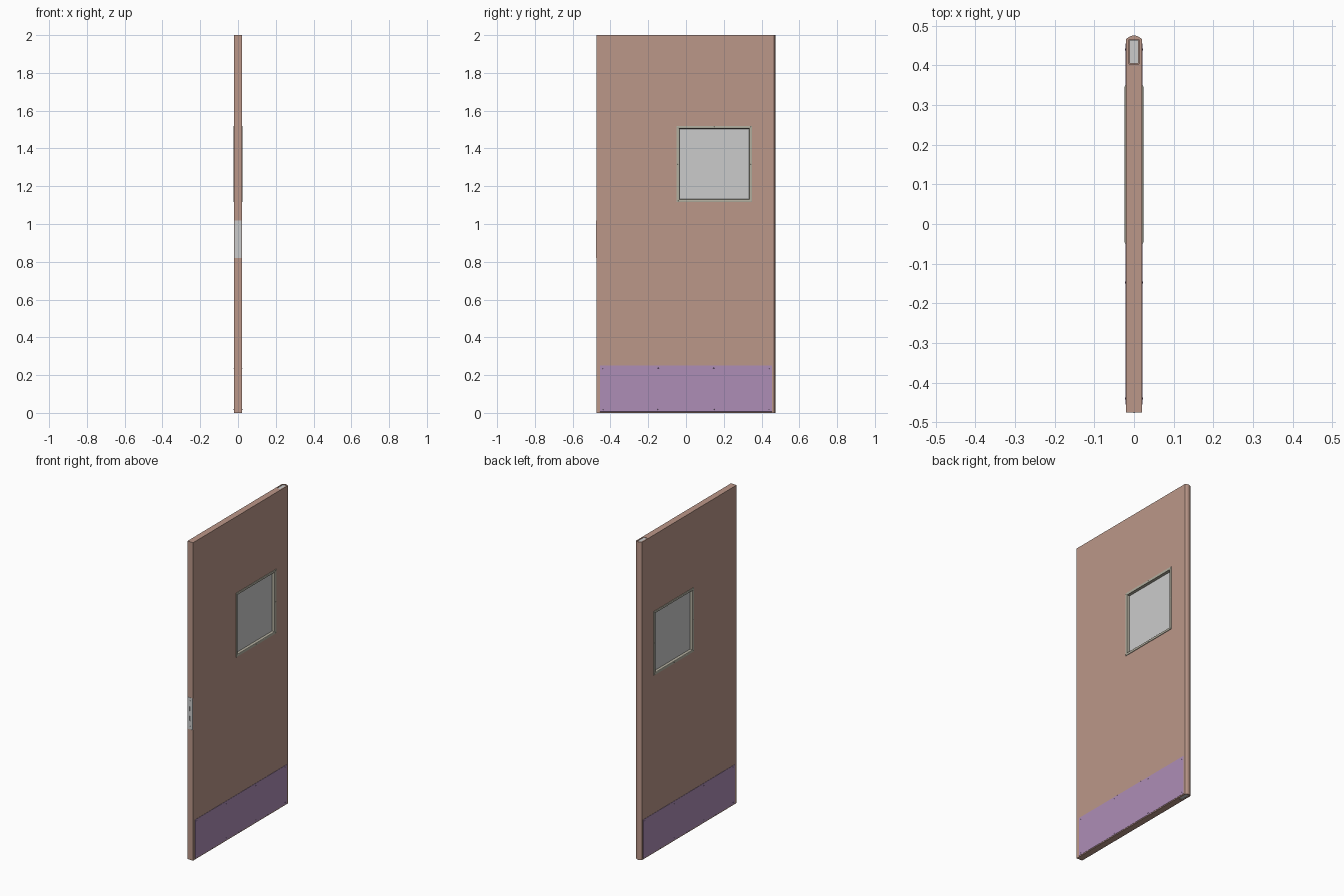
import bpy, bmesh, math
from mathutils import Matrix, Vector

if "Cube" in bpy.data.objects:
    bpy.data.objects.remove(bpy.data.objects["Cube"])


def mat(name, col):
    m = bpy.data.materials.new(name)
    m.diffuse_color = (*col, 1)
    m.use_nodes = True
    m.node_tree.nodes["Principled BSDF"].inputs["Base Color"].default_value = m.diffuse_color
    return m


DOOR = mat("door_paint", (0.50, 0.31, 0.25))
KICK = mat("kick_plate_finish", (0.42, 0.27, 0.47))
GLASS = mat("pale_glass", (0.60, 0.63, 0.62))
TRIM = mat("trim_finish", (0.45, 0.43, 0.35))


def finish(bm, name, material=None):
    bmesh.ops.recalc_face_normals(bm, faces=bm.faces)
    me = bpy.data.meshes.new(name)
    bm.to_mesh(me)
    bm.free()
    ob = bpy.data.objects.new(name, me)
    bpy.context.collection.objects.link(ob)
    if material:
        me.materials.append(material)
    return ob


def box(name, lo, hi, material=None, bevel=0):
    bm = bmesh.new()
    bmesh.ops.create_cube(bm, size=1)
    lo, hi = Vector(lo), Vector(hi)
    for v in bm.verts:
        v.co = Vector([(lo[i] + hi[i]) / 2 + v.co[i] * (hi[i] - lo[i]) for i in range(3)])
    if bevel:
        bmesh.ops.bevel(bm, geom=bm.edges[:], offset=bevel, segments=1, affect='EDGES')
    return finish(bm, name, material)


def cut(ob, cutter):
    cutter.hide_render = True
    m = ob.modifiers.new("cut", 'BOOLEAN')
    m.object = cutter
    m.solver = 'EXACT'
    bpy.context.view_layer.objects.active = ob
    bpy.ops.object.modifier_apply(modifier=m.name)
    bpy.data.objects.remove(cutter)


# Door leaf: plan profile with a rounded pivot edge, extruded upward
plan = [(-0.02, -0.475), (0.02, -0.475)]
for i in range(9):
    t = -1 + 2 * i / 8
    plan.append((-0.02 * t, 0.466 + 0.009 * (1 - t * t)))
bm = bmesh.new()
face = bm.faces.new([bm.verts.new((x, y, 0)) for x, y in plan])
ext = bmesh.ops.extrude_face_region(bm, geom=[face])
bmesh.ops.translate(bm, vec=(0, 0, 2),
                    verts=[g for g in ext['geom'] if isinstance(g, bmesh.types.BMVert)])
leaf = finish(bm, "door_leaf", DOOR)
cut(leaf, box("window_cutter", (-0.1, -0.04, 1.125), (0.1, 0.34, 1.51)))

# Pivot pockets in the top and bottom edges, each with a metal shoe
for label, z0, z1, p0, p1 in (("top", 1.99, 2.1, 1.99, 1.998),
                              ("bottom", -0.1, 0.01, 0.002, 0.01)):
    cut(leaf, box("pocket_cutter", (-0.012, 0.403, z0), (0.012, 0.465, z1)))
    box(label + "_pivot_shoe", (-0.011, 0.404, p0), (0.011, 0.464, p1))

# Window pane
box("window_pane", (-0.004, -0.038, 1.127), (0.004, 0.338, 1.508), GLASS)

# Window trim: one closed ring swept from rectangular loops on each face
section = [(0.0195, 0.0), (0.0225, 0.001), (0.0235, 0.004), (0.0225, 0.013),
           (0.021, 0.015), (0.003, 0.016)]
for label, side in (("left", -1), ("right", 1)):
    bm = bmesh.new()
    loops = []
    for x, d in section:
        y0, y1, z0, z1 = -0.05 + d, 0.35 - d, 1.116 + d, 1.52 - d
        loops.append([bm.verts.new((side * x, y, z))
                      for y, z in ((y0, z0), (y1, z0), (y1, z1), (y0, z1))])
    for a, b in zip(loops, loops[1:] + loops[:1]):
        for i in range(4):
            j = (i + 1) % 4
            bm.faces.new((a[i], a[j], b[j], b[i]))
    finish(bm, label + "_window_trim", TRIM)
    # Kick plate
    xs = sorted((side * 0.0195, side * 0.0213))
    box(label + "_kick_plate", (xs[0], -0.455, 0.006), (xs[1], 0.455, 0.25), KICK, 0.0004)


# Screws: small low domes on trim and kick plates
def screws(name, x, spots, r, material=None):
    bm = bmesh.new()
    for y, z in spots:
        bmesh.ops.create_uvsphere(
            bm, u_segments=10, v_segments=6, radius=1,
            matrix=Matrix.Translation((x, y, z)) @ Matrix.Diagonal((0.0012, r, r, 1)))
    ob = finish(bm, name, material)
    for p in ob.data.polygons:
        p.use_smooth = True


kick_spots = [(y, z) for y in (-0.44, -0.147, 0.147, 0.44) for z in (0.018, 0.236)]
trim_spots = [(y, z) for y in (-0.043, 0.15, 0.343) for z in (1.123, 1.318, 1.513)
              if (y, z) != (0.15, 1.318)]
for label, side in (("left", -1), ("right", 1)):
    screws(label + "_kick_screws", side * 0.0215, kick_spots, 0.003, KICK)
    screws(label + "_trim_screws", side * 0.0232, trim_spots, 0.002, TRIM)

# Latch plate on the front edge, recessed flush, with two slots
cut(leaf, box("latch_cutter", (-0.018, -0.5, 0.82), (0.018, -0.472, 1.02)))
plate = box("latch_plate", (-0.0175, -0.4755, 0.8205), (0.0175, -0.472, 1.0195))
for z in (0.89, 0.95):
    cut(plate, box("slot_cutter", (-0.004, -0.5, z - 0.015), (0.004, -0.4735, z + 0.015)))
screws("latch_screws", 0, [(-0.4755, 0.84), (-0.4755, 1.0)], 0.0012)

# Smooth shading on the rounded edge only
bpy.ops.object.select_all(action='DESELECT')
leaf.select_set(True)
bpy.context.view_layer.objects.active = leaf
bpy.ops.object.shade_smooth_by_angle(angle=math.radians(30))
